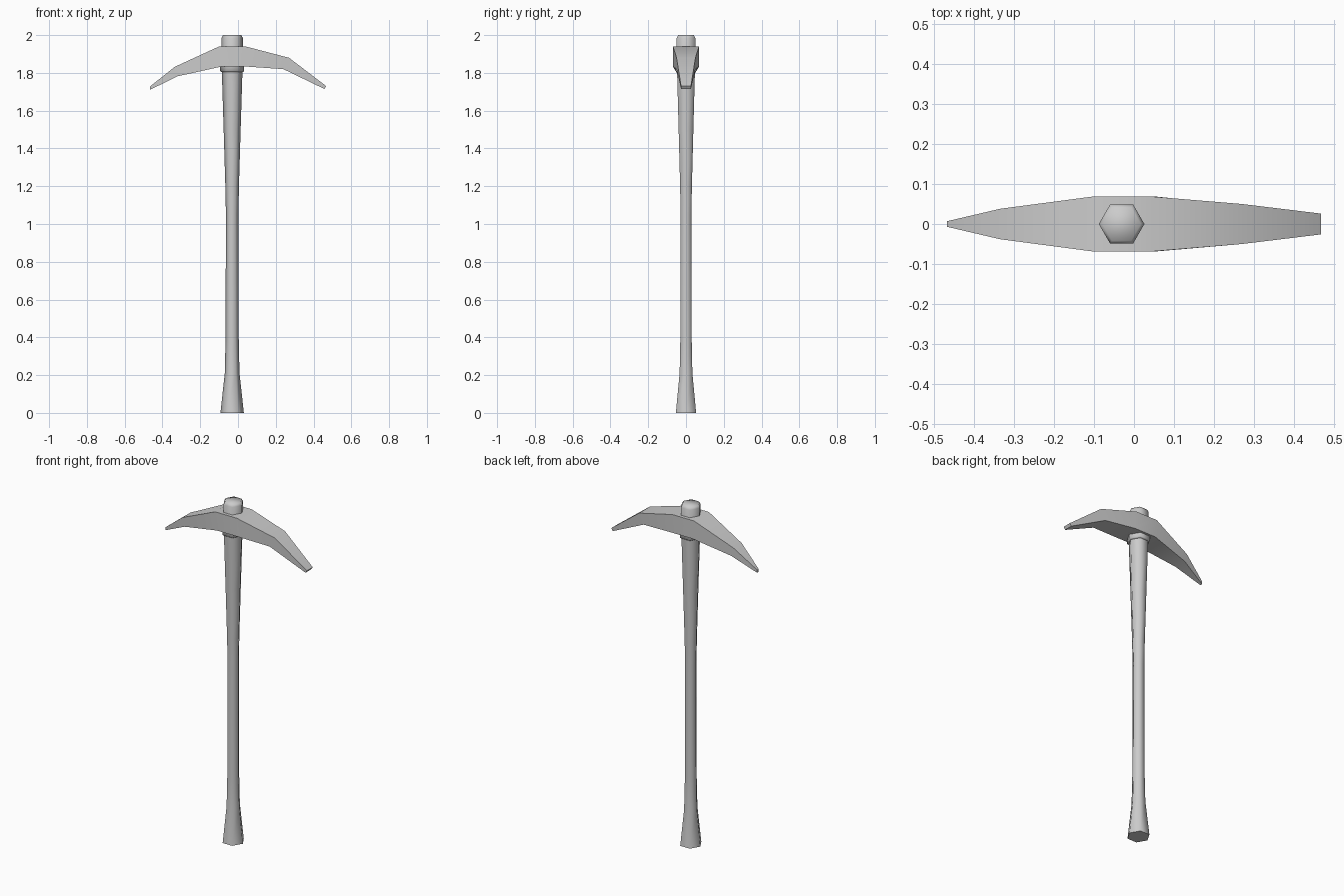
import bpy, bmesh, math

if "Cube" in bpy.data.objects:
    bpy.data.objects.remove(bpy.data.objects["Cube"])

grey = bpy.data.materials.new("plain grey")
grey.diffuse_color = (0.6, 0.6, 0.6, 1)
grey.use_nodes = True
grey.node_tree.nodes["Principled BSDF"].inputs["Base Color"].default_value = grey.diffuse_color


def loft(name, rings, smooth_angle):
    """Skin a list of equal-length rings and cap both ends."""
    bm = bmesh.new()
    loops = [[bm.verts.new(p) for p in ring] for ring in rings]
    n = len(loops[0])
    for a, b in zip(loops, loops[1:]):
        for i in range(n):
            j = (i + 1) % n
            bm.faces.new((a[i], a[j], b[j], b[i]))
    bm.faces.new(loops[0])
    bm.faces.new(loops[-1])
    bmesh.ops.recalc_face_normals(bm, faces=bm.faces[:])
    mesh = bpy.data.meshes.new(name)
    bm.to_mesh(mesh)
    bm.free()
    mesh.materials.append(grey)
    obj = bpy.data.objects.new(name, mesh)
    bpy.context.collection.objects.link(obj)
    bpy.context.view_layer.objects.active = obj
    obj.select_set(True)
    bpy.ops.object.shade_smooth_by_angle(angle=math.radians(smooth_angle))
    obj.select_set(False)
    return obj


def hexagon(z, r, cx=-0.031):
    return [(cx + r * math.cos(k * math.pi / 3), r * math.sin(k * math.pi / 3), z)
            for k in range(6)]


# Six-sided handle, flared at the foot and thickening toward the head
handle = [(0, 0.062), (0.21, 0.039), (0.38, 0.035), (1.05, 0.033),
          (1.2, 0.036), (1.5, 0.045), (1.82, 0.055)]
loft("handle", [hexagon(z, r) for z, r in handle], 65)

# Collar beneath the head
loft("collar", [hexagon(z, r) for z, r in [(1.805, 0.058), (1.81, 0.064), (1.84, 0.064)]], 65)

# Handle end above the head, with a small chamfer
loft("handle_end", [hexagon(z, r) for z, r in [(1.82, 0.057), (1.985, 0.057), (2.0, 0.048)]], 65)

# Curved head: top x, top z, bottom x, bottom z, half width
stations = [(-0.467, 1.727, -0.467, 1.71, 0.007),
            (-0.335, 1.832, -0.32, 1.782, 0.038),
            (-0.10, 1.94, -0.09, 1.833, 0.069),
            (0.04, 1.94, 0.05, 1.833, 0.069),
            (0.27, 1.88, 0.24, 1.82, 0.050),
            (0.467, 1.73, 0.457, 1.715, 0.026)]
loft("pick_head", [[(tx, -w, tz), (tx, w, tz), (bx, w, bz), (bx, -w, bz)]
                   for tx, tz, bx, bz, w in stations], 40)
